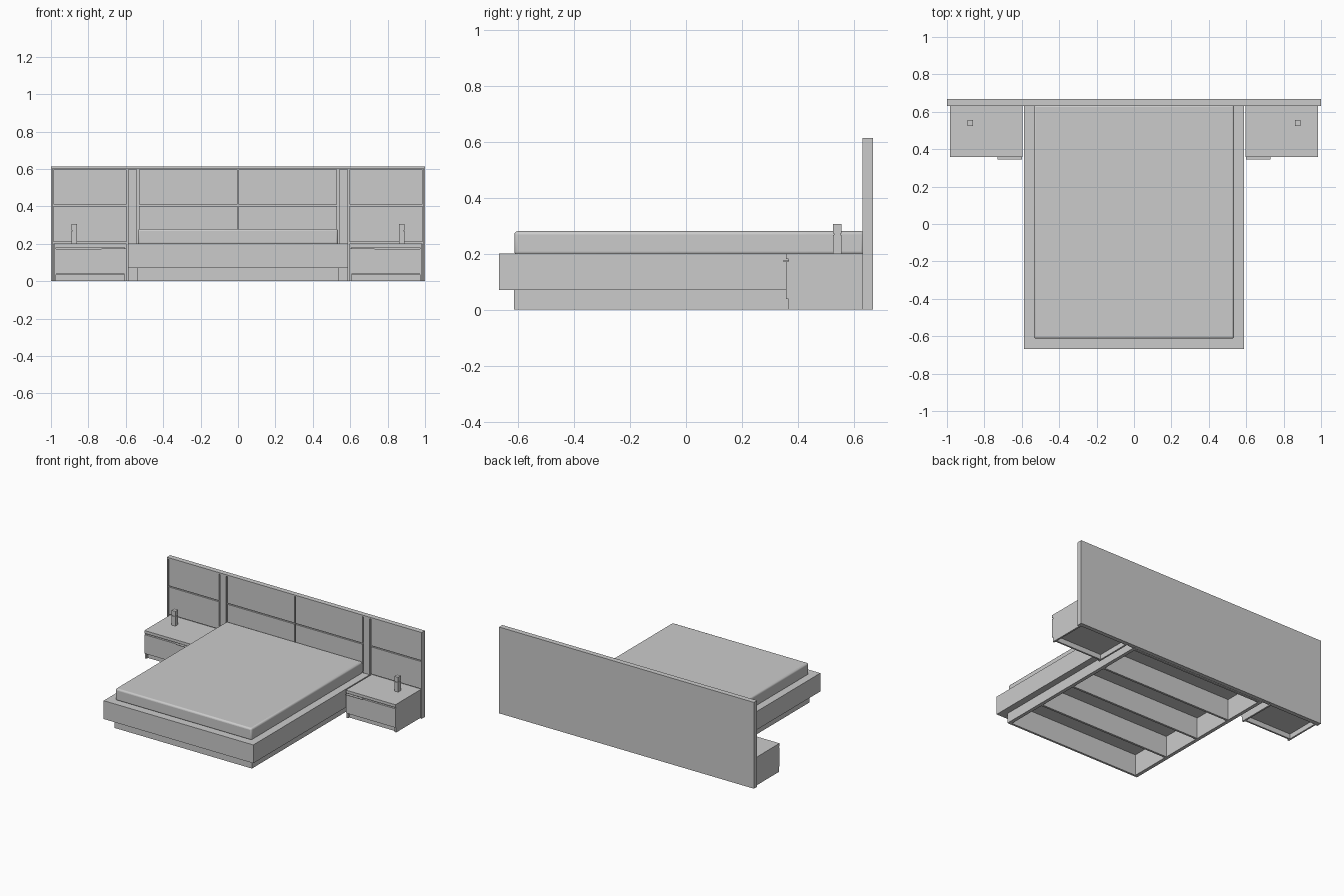
import bpy

cube = bpy.data.objects.get("Cube")
if cube:
    bpy.data.objects.remove(cube, do_unlink=True)

grey = bpy.data.materials.new("light_grey")
grey.use_nodes = True
colour = (0.6, 0.6, 0.6, 1)
grey.diffuse_color = colour
grey.node_tree.nodes["Principled BSDF"].inputs["Base Color"].default_value = colour


def box(name, x, y, z, bevel=0):
    """Box from (min, max) ranges along each axis."""
    bpy.ops.mesh.primitive_cube_add(size=1, location=[sum(r) / 2 for r in (x, y, z)])
    ob = bpy.context.object
    ob.name = name
    ob.scale = [r[1] - r[0] for r in (x, y, z)]
    bpy.ops.object.transform_apply(location=False, rotation=False, scale=True)
    ob.data.materials.append(grey)
    if bevel:
        mod = ob.modifiers.new("soft_edges", "BEVEL")
        mod.width = bevel
        mod.segments = 3
        bpy.ops.object.shade_smooth_by_angle()
    return ob


def pair(name, x, y, z):
    """Box on the left (+x) and its mirror on the right."""
    box("left_" + name, x, y, z)
    box("right_" + name, (-x[1], -x[0]), y, z)


# Headboard: back slab, raised rim and inset panels parted by grooves
BACK, FRONT = 0.667, 0.63
box("headboard_back", (-0.995, 0.995), (0.648, BACK), (0, 0.605))
box("headboard_top_rim", (-1, 1), (FRONT, BACK), (0.601, 0.612))
pair("headboard_end_rim", (0.991, 1), (FRONT, BACK), (0, 0.601))
inset = (0.637, 0.65)
for low, high in ((0, 0.2), (0.208, 0.401), (0.409, 0.597)):
    pair("headboard_side_panel", (0.597, 0.987), inset, (low, high))
    pair("headboard_centre_panel", (0.004, 0.529), inset, (low, high))
pair("headboard_strip", (0.54, 0.587), inset, (0, 0.597))

# Bed frame: overhanging rails round a thin platform
pair("side_rail", (0.52, 0.587), (-0.667, inset[0]), (0.07, 0.2))
box("foot_rail", (-0.52, 0.52), (-0.667, -0.6), (0.07, 0.2))
box("platform", (-0.52, 0.52), (-0.6, inset[0]), (0.15, 0.2))

# Plinth: open frame with cross boards
pair("plinth_side", (0.525, 0.54), (-0.615, inset[0]), (0, 0.07))
pair("plinth_side_upper", (0.515, 0.527), (-0.6, inset[0]), (0, 0.15))
for i in range(5):
    y = -0.615 + i * 0.3075
    box("plinth_cross_board", (-0.525, 0.525), (y, y + 0.015), (0, 0.15))

# Mattress
box("mattress", (-0.535, 0.535), (-0.613, inset[0]), (0.195, 0.28), bevel=0.012)

# Bedside cabinets
pair("cabinet_top", (0.595, 0.985), (0.358, inset[0]), (0.18, 0.2))
pair("cabinet_outer_side", (0.973, 0.985), (0.366, inset[0]), (0, 0.18))
pair("cabinet_inner_side", (0.595, 0.607), (0.366, inset[0]), (0, 0.18))
pair("cabinet_floor", (0.607, 0.973), (0.37, inset[0]), (0.035, 0.05))
pair("cabinet_kick_board", (0.607, 0.973), (0.38, 0.392), (0, 0.035))
pair("cabinet_inner_front", (0.607, 0.973), (0.375, 0.385), (0.05, 0.18))
pair("drawer_front", (0.595, 0.985), (0.358, 0.372), (0.037, 0.171))
pair("drawer_handle", (0.6, 0.73), (0.346, 0.366), (0.171, 0.175))

# Bedside lamps
pair("lamp_body", (0.86, 0.889), (0.525, 0.555), (0.2, 0.267))
pair("lamp_neck", (0.864, 0.885), (0.529, 0.551), (0.267, 0.271))
pair("lamp_cap", (0.86, 0.889), (0.525, 0.555), (0.271, 0.305))
